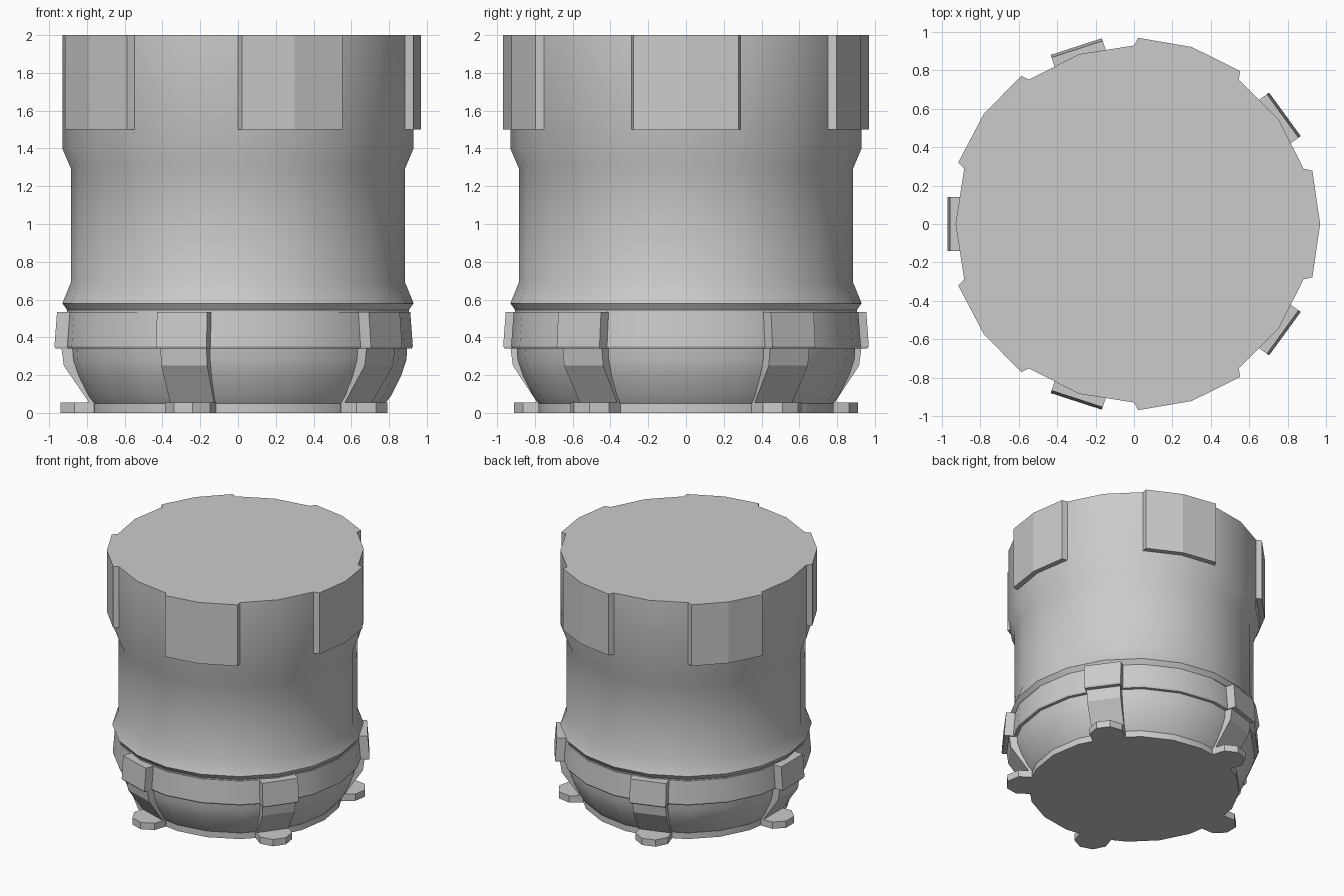
import bpy, bmesh
from math import radians, cos, sin
from mathutils import Matrix

if "Cube" in bpy.data.objects:
    bpy.data.objects.remove(bpy.data.objects["Cube"])

SIDES = 20


def finish(name, bm, smooth=False):
    bmesh.ops.recalc_face_normals(bm, faces=bm.faces)
    me = bpy.data.meshes.new(name)
    bm.to_mesh(me)
    bm.free()
    ob = bpy.data.objects.new(name, me)
    bpy.context.collection.objects.link(ob)
    if smooth:
        bpy.ops.object.select_all(action='DESELECT')
        ob.select_set(True)
        bpy.context.view_layer.objects.active = ob
        bpy.ops.object.shade_smooth_by_angle(angle=radians(25))
    return ob


def loft(name, loops, angle=0, smooth=False):
    """Skin a stack of closed loops, cap both ends, turn about z."""
    bm = bmesh.new()
    rings = [[bm.verts.new(p) for p in loop] for loop in loops]
    for a, b in zip(rings, rings[1:]):
        for i in range(len(a)):
            j = (i + 1) % len(a)
            bm.faces.new((a[i], a[j], b[j], b[i]))
    bm.faces.new(rings[0])
    bm.faces.new(rings[-1])
    bm.transform(Matrix.Rotation(radians(angle), 4, 'Z'))
    return finish(name, bm, smooth)


def polar(r, deg, z):
    return (r * cos(radians(deg)), r * sin(radians(deg)), z)


def lathe(name, profile):
    return loft(name, [[polar(r, i * 360 / SIDES, z) for i in range(SIDES)]
                       for r, z in profile], smooth=True)


def block(name, levels, angle):
    """Box stack: each level is (inner, outer, half width, z)."""
    return loft(name, [[(a, -w, z), (b, -w, z), (b, w, z), (a, w, z)]
                       for a, b, w, z in levels], angle)


# Main drum with stepped waist and flared lower lip, and the tapered base
lathe("drum_body", [(0.905, 0.50), (0.905, 0.545), (0.93, 0.58), (0.885, 0.69),
                    (0.885, 1.295), (0.93, 1.40), (0.93, 2.0)])
lathe("base_bowl", [(0.78, 0), (0.78, 0.05), (0.81, 0.09), (0.865, 0.20),
                    (0.892, 0.28), (0.90, 0.40)])
lathe("clamp_ring", [(0.89, 0.34), (0.92, 0.34), (0.926, 0.352), (0.912, 0.535), (0.88, 0.535)])

for k in range(5):
    # Raised panels around the upper drum
    a = 72 * k
    section = [(0.93, -18), (0.97, -16.7), (0.97, 0), (0.97, 16.7), (0.93, 18), (0.93, 0)]
    loft("upper_panel", [[polar(r, d, z) for r, d in section] for z in (1.5, 2.0)], a)

    # Clamps, legs and feet sit between the panels
    b = a + 36
    block("clamp_block", [(0.86, 0.965, 0.136, 0.34), (0.86, 0.972, 0.14, 0.352),
                          (0.86, 0.958, 0.14, 0.535)], b)
    block("leg", [(0.70, 0.785, 0.122, 0.05), (0.78, 0.922, 0.128, 0.25),
                  (0.80, 0.935, 0.128, 0.345)], b)
    loft("foot", [[(0.815 + 0.135 * cos(radians(22.5 + 45 * i)),
                    0.135 * sin(radians(22.5 + 45 * i)), z) for i in range(8)]
                  for z in (0, 0.055)], b)
